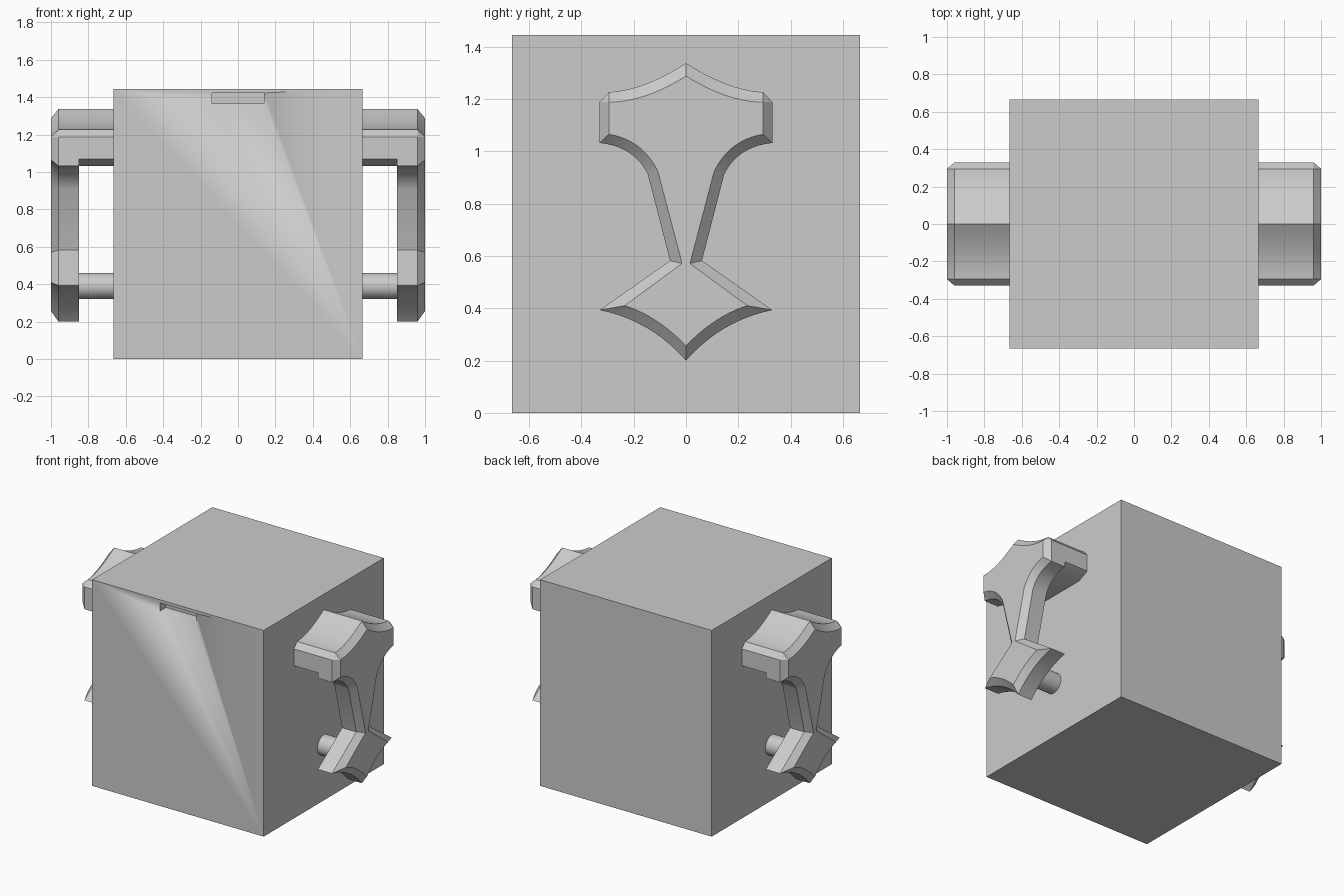
import bpy, bmesh
from mathutils import Vector

if "Cube" in bpy.data.objects:
    bpy.data.objects.remove(bpy.data.objects["Cube"])

grey = bpy.data.materials.new("plain grey")
grey.use_nodes = True
COLOUR = (0.6, 0.6, 0.6, 1)
grey.diffuse_color = COLOUR
grey.node_tree.nodes["Principled BSDF"].inputs["Base Color"].default_value = COLOUR


def finish(name, bm):
    """Turn a bmesh into a shaded object."""
    bmesh.ops.remove_doubles(bm, verts=bm.verts, dist=0.0005)
    bmesh.ops.recalc_face_normals(bm, faces=bm.faces)
    mesh = bpy.data.meshes.new(name)
    bm.to_mesh(mesh)
    bm.free()
    mesh.materials.append(grey)
    obj = bpy.data.objects.new(name, mesh)
    bpy.context.collection.objects.link(obj)
    bpy.ops.object.select_all(action='DESELECT')
    obj.select_set(True)
    bpy.context.view_layer.objects.active = obj
    bpy.ops.object.shade_smooth_by_angle(angle=0.5)
    return obj


def box(name, lo, hi):
    bm = bmesh.new()
    bmesh.ops.create_cube(bm, size=1)
    lo, hi = Vector(lo), Vector(hi)
    for v in bm.verts:
        v.co = (lo + hi) / 2 + v.co * (hi - lo)
    return finish(name, bm)


def loft(name, rings):
    """Join (x, outline) rings into a capped solid."""
    bm = bmesh.new()
    loops = [[bm.verts.new((x, y, z)) for y, z in pts] for x, pts in rings]
    for a, b in zip(loops, loops[1:]):
        for i in range(len(a)):
            j = (i + 1) % len(a)
            bm.faces.new((a[i], a[j], b[j], b[i]))
    bm.faces.new(loops[0])
    bm.faces.new(loops[-1])
    return finish(name, bm)


def arc(a, mid, b, n=10):
    """Points of a parabola through three points."""
    a, mid, b = Vector(a), Vector(mid), Vector(b)
    ctrl = 2 * mid - (a + b) / 2
    pts = [a * (1 - t) ** 2 + ctrl * 2 * t * (1 - t) + b * t * t
           for t in (i / n for i in range(n + 1))]
    return [tuple(p) for p in pts]


def mirrored(half):
    """Complete a half outline about y = 0."""
    return half + [(-y, z) for y, z in reversed(half) if abs(y) > 0.001]


# Body with a shallow slot near the top of the front
body = box("body", (-0.665, -0.665, 0), (0.665, 0.665, 1.445))
cutter = box("slot_cutter", (-0.14, -0.75, 1.365), (0.14, -0.595, 1.423))
cutter.hide_render = True
cut = body.modifiers.new("slot", 'BOOLEAN')
cut.operation = 'DIFFERENCE'
cut.solver = 'EXACT'
cut.object = cutter
bpy.context.view_layer.objects.active = body
bpy.ops.object.modifier_apply(modifier=cut.name)
bpy.data.objects.remove(cutter)

# Handle outline, and its inset for the bevelled outer face
crown = arc((0, 1.337), (0.155, 1.257), (0.295, 1.226)) + [(0.33, 1.188)]
outer = mirrored(crown
                 + arc((0.33, 1.032), (0.218, 0.995), (0.146, 0.912))
                 + [(0.061, 0.582)]
                 + arc((0.33, 0.393), (0.15, 0.325), (0, 0.2)))
inner = mirrored(arc((0, 1.287), (0.155, 1.212), (0.295, 1.188)) + [(0.295, 1.188)]
                 + arc((0.295, 1.065), (0.185, 1.02), (0.108, 0.925))
                 + [(0.015, 0.571)]
                 + arc((0.234, 0.41), (0.115, 0.353), (0, 0.257)))
arm = mirrored(crown + [(0.33, 1.07), (0.25, 1.032)])

for side, s in (("left", 1), ("right", -1)):
    loft(side + "_handle_plate", [(s * 0.85, outer), (s * 0.96, outer), (s * 1.0, inner)])
    loft(side + "_handle_arm", [(s * 0.66, arm), (s * 0.85, arm)])
    # Round peg between the body and the lower end of the handle
    bpy.ops.mesh.primitive_cylinder_add(vertices=32, radius=0.07, depth=0.2,
                                        location=(s * 0.757, 0, 0.39),
                                        rotation=(0, 1.5708, 0))
    peg = bpy.context.object
    peg.name = side + "_peg"
    peg.data.materials.append(grey)
    bpy.ops.object.shade_smooth_by_angle(angle=0.5)
